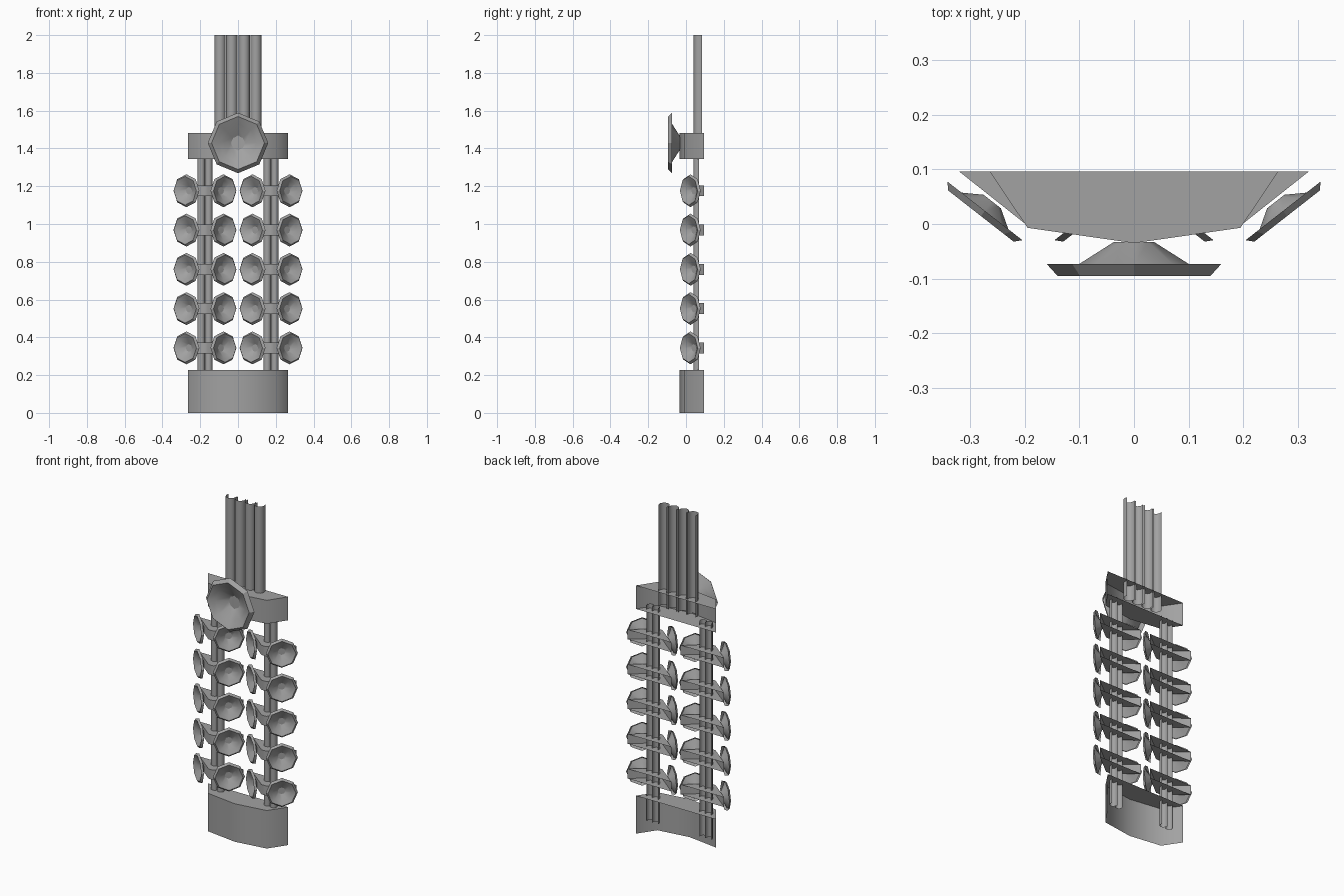
import bpy, bmesh, math
from mathutils import Matrix, Vector

if "Cube" in bpy.data.objects:
    bpy.data.objects.remove(bpy.data.objects["Cube"])

BACK = 0.096

steel = bpy.data.materials.new("dull_steel")
steel.diffuse_color = (0.36, 0.36, 0.36, 1)
steel.use_nodes = True
steel.node_tree.nodes["Principled BSDF"].inputs["Base Color"].default_value = steel.diffuse_color


def finish(bm, name, angle):
    """Turn a bmesh into an object, smooth below the given angle."""
    me = bpy.data.meshes.new(name)
    bm.to_mesh(me)
    bm.free()
    me.polygons.foreach_set("use_smooth", [True] * len(me.polygons))
    me.set_sharp_from_angle(angle=math.radians(angle))
    me.materials.append(steel)
    ob = bpy.data.objects.new(name, me)
    bpy.context.collection.objects.link(ob)
    return ob


def open_back_prism(name, plan, z0, z1, bottom=True):
    """Extrude a plan outline (left to right); the back is left open."""
    bm = bmesh.new()
    lo = [bm.verts.new((x, y, z0)) for x, y in plan]
    hi = [bm.verts.new((x, y, z1)) for x, y in plan]
    for i in range(len(plan) - 1):
        bm.faces.new((lo[i], lo[i + 1], hi[i + 1], hi[i]))
    bm.faces.new(hi)
    if bottom:
        bm.faces.new(lo[::-1])
    finish(bm, name, 50)


def half_pipe(name, x, y, r, z0, z1, segs=6, spread=120):
    """Pipe shell open towards the back."""
    bm = bmesh.new()
    prev = None
    for i in range(segs + 1):
        a = math.radians(-spread + 2 * spread * i / segs)
        px, py = x + r * math.sin(a), y - r * math.cos(a)
        cur = (bm.verts.new((px, py, z0)), bm.verts.new((px, py, z1)))
        if prev:
            bm.faces.new((prev[0], cur[0], cur[1], prev[1]))
        prev = cur
    finish(bm, name, 50)


def bell(name, centre, scale, turn):
    """Eight-sided flared bell facing -y, with a rolled-back lip and capped throat."""
    bm = bmesh.new()
    profile = [(0.037, 0.040), (0.100, 0.0), (0.140, -0.022), (0.160, 0.0)]
    rings = []
    for r, y in profile:
        rings.append([bm.verts.new((r * math.cos(k * math.pi / 4), y,
                                    r * math.sin(k * math.pi / 4))) for k in range(8)])
    # faces look towards the open mouth
    for a, b in zip(rings, rings[1:]):
        for k in range(8):
            n = (k + 1) % 8
            bm.faces.new((a[k], b[k], b[n], a[n]))
    bm.faces.new(rings[0])
    bm.transform(Matrix.Translation(Vector(centre)) @ Matrix.Rotation(turn, 4, 'Z')
                 @ Matrix.Scale(scale, 4))
    finish(bm, name, 28)


# base and upper housing share one bowed plan
plan = [(-0.264, BACK), (-0.195, -0.007), (0, -0.035), (0.195, -0.007), (0.264, BACK)]
open_back_prism("base_housing", plan, 0, 0.227, bottom=False)
open_back_prism("upper_housing", plan, 1.343, 1.483)

# four tall top pipes
for i, x in enumerate((-0.095, -0.033, 0.033, 0.095)):
    half_pipe(f"top_pipe_{i}", x, 0.070, 0.030, 1.39, 2.0)

# large central bell
bell("large_bell", (0, -0.073, 1.429), 1.0, 0)

# two columns, each with wedge brackets and pairs of small bells
tilt = math.radians(38)
for side, cx in (("left", -0.175), ("right", 0.175)):
    for j, dx in enumerate((-0.02, 0.02)):
        half_pipe(f"{side}_column_{j}", cx + dx, 0.059, 0.020, 0.08, 1.37)
    for row in range(5):
        z = 0.344 + row * 0.208
        wedge = [(cx - 0.145, BACK), (cx - 0.015, -0.007),
                 (cx + 0.015, -0.007), (cx + 0.145, BACK)]
        open_back_prism(f"{side}_bracket_{row}", wedge, z - 0.029, z + 0.029)
        for s in (-1, 1):
            bell(f"{side}_bell_{row}_{'inner' if s * cx < 0 else 'outer'}",
                 (cx + s * 0.098, 0.024, z), 0.544, s * tilt)
